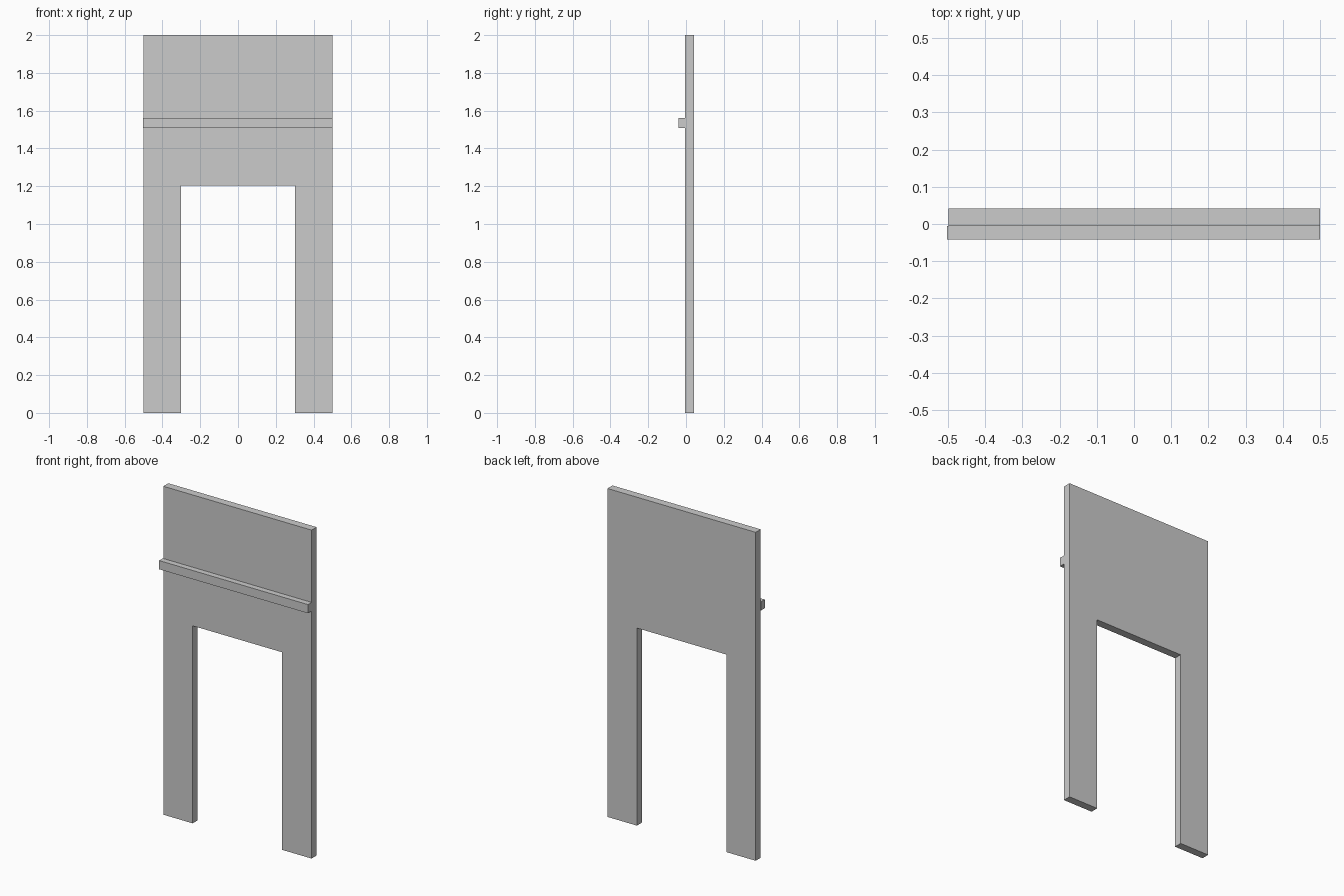
import bpy, bmesh

if "Cube" in bpy.data.objects:
    bpy.data.objects.remove(bpy.data.objects["Cube"])


def extrude_profile(name, points, y_front, y_back):
    """Extrude a closed x-z outline from y_front to y_back."""
    bm = bmesh.new()
    face = bm.faces.new([bm.verts.new((x, y_front, z)) for x, z in points])
    res = bmesh.ops.extrude_face_region(bm, geom=[face], use_keep_orig=True)
    verts = [g for g in res["geom"] if isinstance(g, bmesh.types.BMVert)]
    bmesh.ops.translate(bm, verts=verts, vec=(0, y_back - y_front, 0))
    bmesh.ops.recalc_face_normals(bm, faces=bm.faces)
    mesh = bpy.data.meshes.new(name)
    bm.to_mesh(mesh)
    bm.free()
    obj = bpy.data.objects.new(name, mesh)
    bpy.context.collection.objects.link(obj)
    return obj


FRONT, JOIN, BACK = -0.041, -0.006, 0.042
LEFT, RIGHT = -0.499, 0.5

# Upright panel with a tall opening between two legs
extrude_profile("arch_panel", [
    (LEFT, 0), (-0.301, 0), (-0.301, 1.203), (0.301, 1.203),
    (0.301, 0), (RIGHT, 0), (RIGHT, 2), (LEFT, 2)], JOIN, BACK)

# Horizontal rail fixed to the front face
extrude_profile("front_rail", [
    (-0.502, 1.507), (RIGHT, 1.507), (RIGHT, 1.56), (-0.502, 1.56)], FRONT, JOIN)
